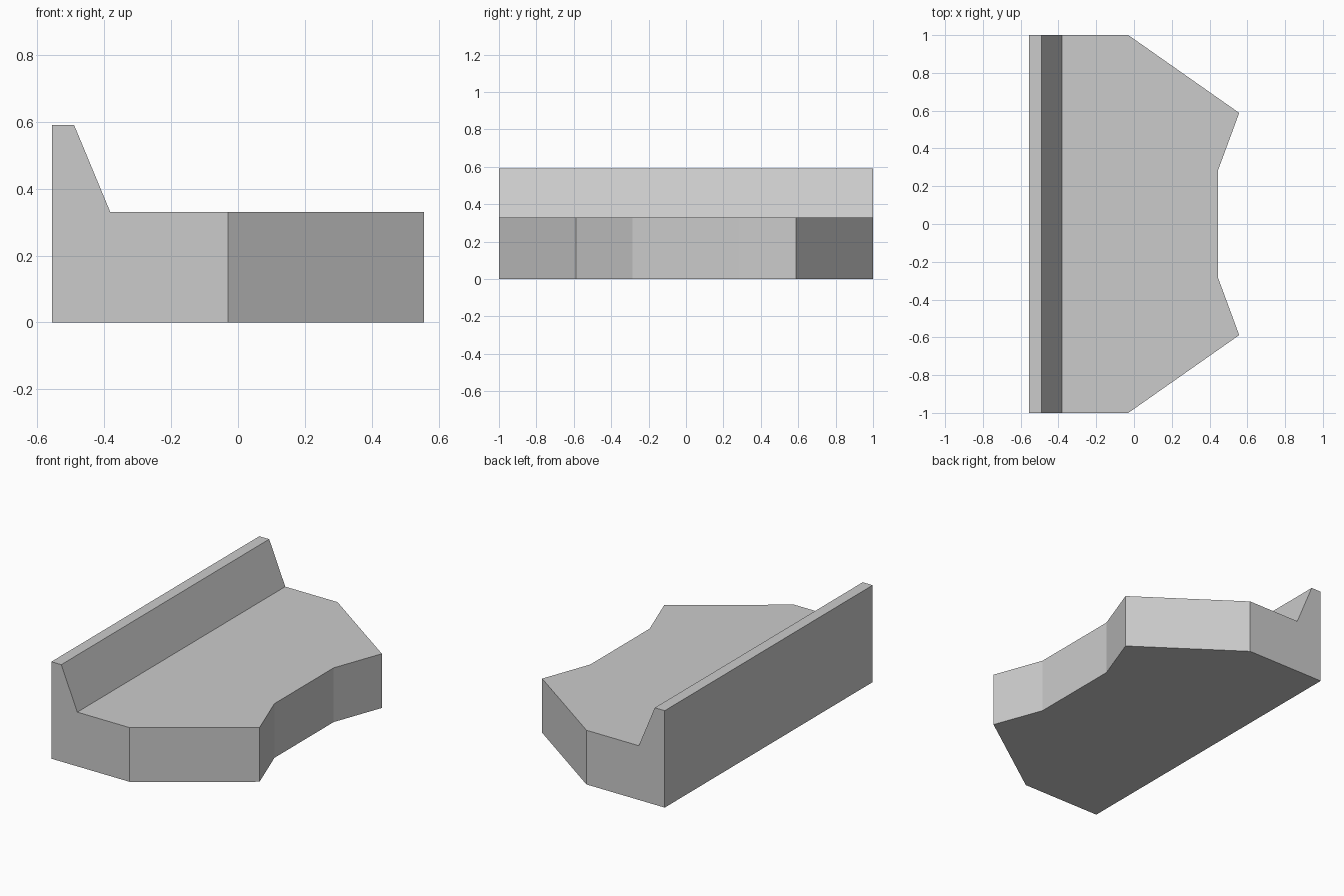
import bpy
import bmesh
from mathutils import Vector

default = bpy.data.objects.get("Cube")
if default:
    bpy.data.objects.remove(default, do_unlink=True)

grey = bpy.data.materials.new("plain grey")
grey.use_nodes = True
colour = (0.6, 0.6, 0.6, 1)
grey.diffuse_color = colour
grey.node_tree.nodes["Principled BSDF"].inputs["Base Color"].default_value = colour


def prism(name, points, depth):
    """Extrude a closed outline of 3D points along a vector."""
    bm = bmesh.new()
    near = [bm.verts.new(p) for p in points]
    far = [bm.verts.new(Vector(p) + Vector(depth)) for p in points]
    bm.faces.new(near)
    bm.faces.new(far)
    for i in range(len(near)):
        j = (i + 1) % len(near)
        bm.faces.new((near[i], near[j], far[j], far[i]))
    bmesh.ops.recalc_face_normals(bm, faces=bm.faces)
    mesh = bpy.data.meshes.new(name)
    bm.to_mesh(mesh)
    bm.free()
    mesh.materials.append(grey)
    obj = bpy.data.objects.new(name, mesh)
    bpy.context.collection.objects.link(obj)
    return obj


# Platform with a sloped back ridge, from its side profile
profile = [(-0.557, 0), (0.8, 0), (0.8, 0.33), (-0.382, 0.33),
           (-0.49, 0.59), (-0.557, 0.59)]
body = prism("platform_with_ridge", [(x, -1.2, z) for x, z in profile], (0, 2.4, 0))

# Plan outline: chamfered corners and a notched edge, mirrored across y
half = [(0.445, 0.285), (0.557, 0.588), (-0.03, 1), (-0.8, 1)]
plan = half + [(x, -y) for x, y in reversed(half)]
cutter = prism("plan_cutter", [(x, y, -0.2) for x, y in plan], (0, 0, 1))
cutter.hide_render = True

# Trim the platform to the plan outline
trim = body.modifiers.new("trim", "BOOLEAN")
trim.operation = "INTERSECT"
trim.solver = "EXACT"
trim.object = cutter
bpy.context.view_layer.objects.active = body
bpy.ops.object.modifier_apply(modifier=trim.name)
bpy.data.objects.remove(cutter, do_unlink=True)
